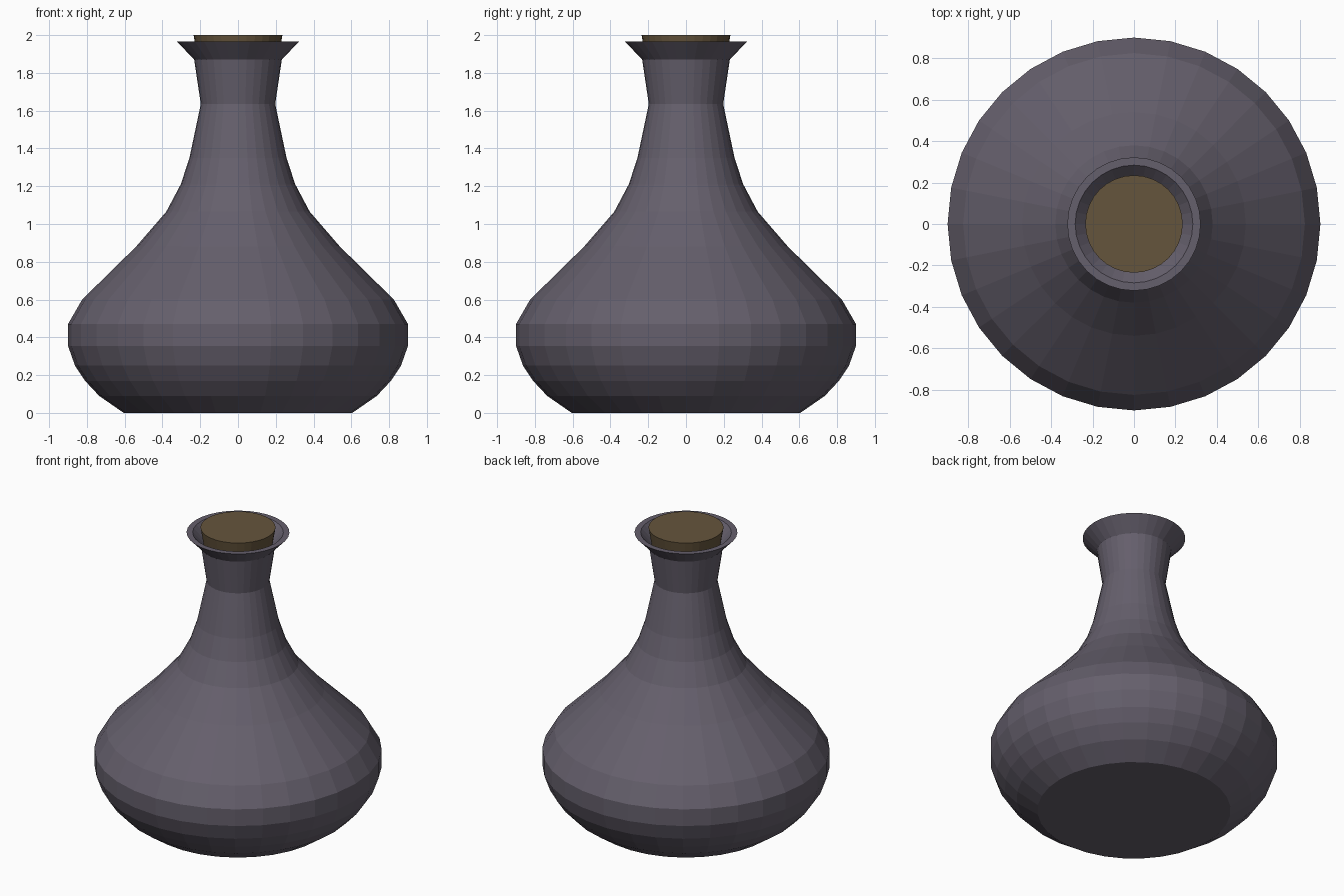
import bpy, bmesh, math

if "Cube" in bpy.data.objects:
    bpy.data.objects.remove(bpy.data.objects["Cube"])

SIDES = 32


def material(name, color):
    mat = bpy.data.materials.new(name)
    mat.diffuse_color = (*color, 1)
    mat.use_nodes = True
    mat.node_tree.nodes["Principled BSDF"].inputs["Base Color"].default_value = mat.diffuse_color
    return mat


def lathe(name, profile, mat):
    """Spin (radius, height) points around z and cap both ends."""
    bm = bmesh.new()
    rings = []
    for r, z in profile:
        rings.append([bm.verts.new((r * math.cos(2 * math.pi * i / SIDES),
                                    r * math.sin(2 * math.pi * i / SIDES), z))
                      for i in range(SIDES)])
    for low, high in zip(rings, rings[1:]):
        for i in range(SIDES):
            j = (i + 1) % SIDES
            bm.faces.new((low[i], low[j], high[j], high[i]))
    bm.faces.new(rings[0][::-1])
    bm.faces.new(rings[-1])
    bmesh.ops.recalc_face_normals(bm, faces=bm.faces)
    mesh = bpy.data.meshes.new(name)
    bm.to_mesh(mesh)
    bm.free()
    mesh.materials.append(mat)
    obj = bpy.data.objects.new(name, mesh)
    bpy.context.collection.objects.link(obj)
    return obj


# Bottle: belly, shoulder, neck, flared lip, then down inside the mouth
lathe("bottle", [
    (0.605, 0.0), (0.735, 0.09), (0.81, 0.17), (0.863, 0.25),
    (0.90, 0.355), (0.90, 0.47), (0.825, 0.60), (0.54, 0.88),
    (0.38, 1.065), (0.303, 1.21), (0.257, 1.35), (0.197, 1.635),
    (0.232, 1.87), (0.322, 1.965), (0.284, 1.965), (0.205, 1.88),
    (0.17, 1.64),
], material("dark_glass", (0.13, 0.115, 0.15)))

# Stopper: slightly tapered cork wedged in the mouth
lathe("cork", [(0.195, 1.76), (0.235, 2.0)],
      material("cork_brown", (0.13, 0.09, 0.045)))
